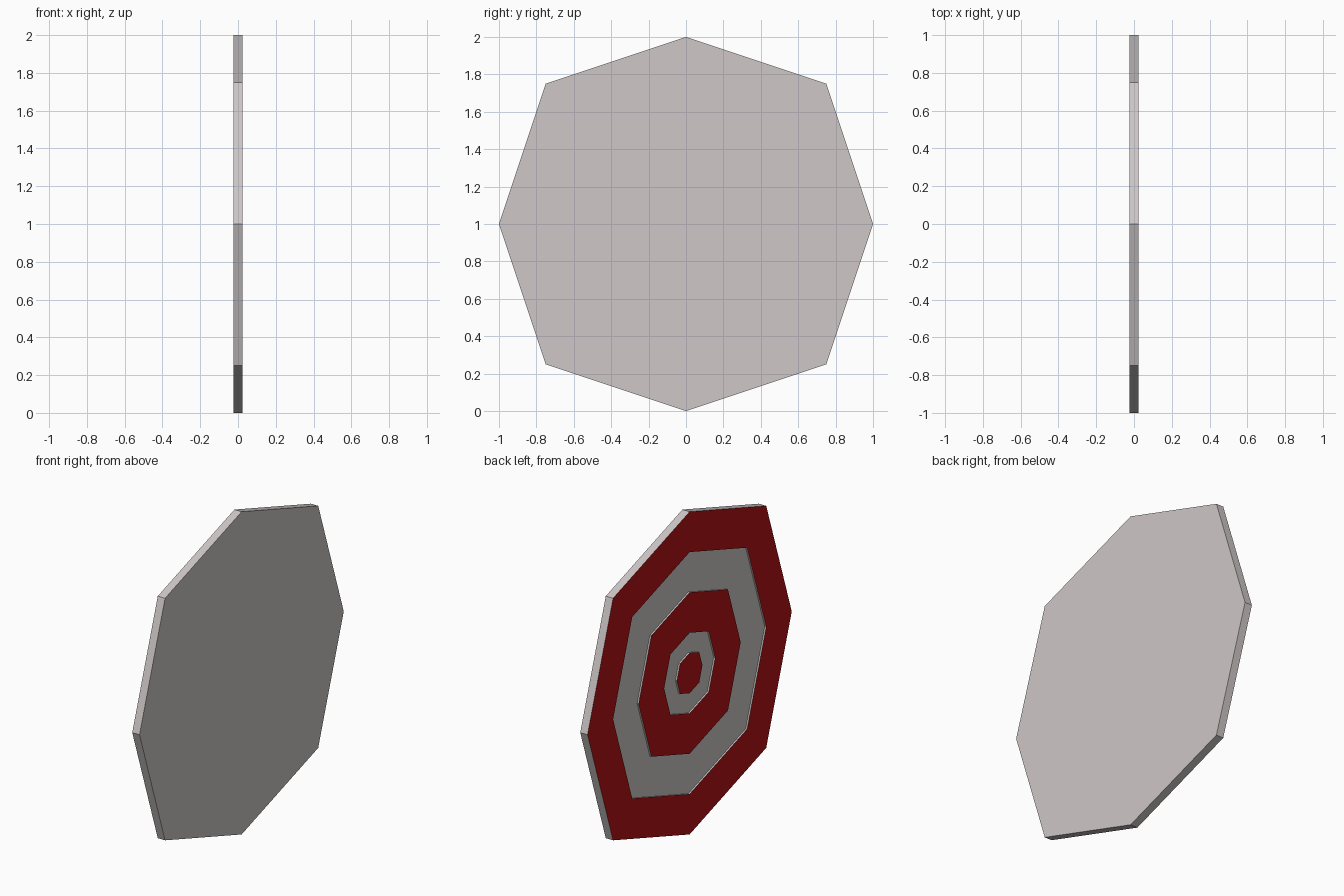
import bpy, bmesh

if "Cube" in bpy.data.objects:
    bpy.data.objects.remove(bpy.data.objects["Cube"])

def material(name, rgb):
    m = bpy.data.materials.new(name)
    m.diffuse_color = (*rgb, 1)
    m.use_nodes = True
    m.node_tree.nodes["Principled BSDF"].inputs["Base Color"].default_value = m.diffuse_color
    return m

grey = material("warm_grey", (0.62, 0.575, 0.57))
red = material("dark_red", (0.46, 0.006, 0.007))

# Eight-sided outline in the y-z plane
OUTLINE = [(0, 1), (0.75, 0.75), (1, 0), (0.75, -0.75),
           (0, -1), (-0.75, -0.75), (-1, 0), (-0.75, 0.75)]
FACE, GROOVE, BACK = -0.025, -0.015, 0.025

bm = bmesh.new()

def loop(radius, x):
    return [bm.verts.new((x, y * radius, 1 + z * radius)) for y, z in OUTLINE]

def bridge(a, b, mat):
    for i in range(8):
        j = (i + 1) % 8
        bm.faces.new((a[i], a[j], b[j], b[i])).material_index = mat

# Back face, rim, then red rings with sunken grey rings between (radius, x, colour)
prev = loop(1, BACK)
bm.faces.new(prev).material_index = 0
for radius, x, mat in [(1, FACE, 0),
                       (0.75, FACE, 1), (0.75, GROOVE, 0), (0.5, GROOVE, 0), (0.5, FACE, 0),
                       (0.25, FACE, 1), (0.25, GROOVE, 0), (0.125, GROOVE, 0), (0.125, FACE, 0)]:
    cur = loop(radius, x)
    bridge(prev, cur, mat)
    prev = cur
# Red bullseye
bm.faces.new(prev).material_index = 1
bmesh.ops.recalc_face_normals(bm, faces=bm.faces)

mesh = bpy.data.meshes.new("target_board")
bm.to_mesh(mesh)
bm.free()
mesh.materials.append(grey)
mesh.materials.append(red)
board = bpy.data.objects.new("target_board", mesh)
bpy.context.collection.objects.link(board)
